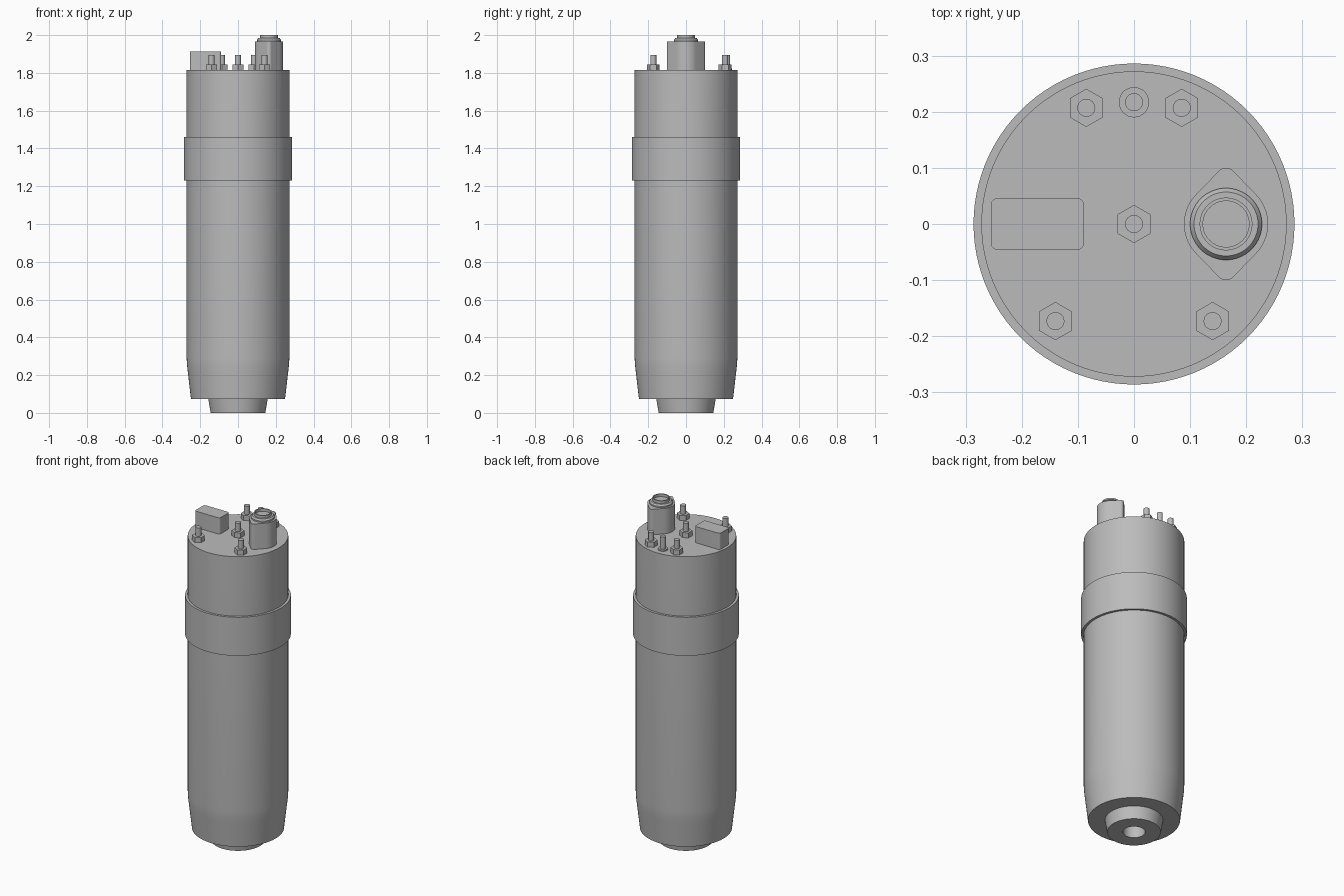
import bpy, bmesh, math
from mathutils import Vector

cube = bpy.data.objects.get("Cube")
if cube:
    bpy.data.objects.remove(cube, do_unlink=True)

grey = bpy.data.materials.new("plain grey")
grey.use_nodes = True
colour = (0.5, 0.5, 0.5, 1)
grey.diffuse_color = colour
grey.node_tree.nodes["Principled BSDF"].inputs["Base Color"].default_value = colour

TOP = 1.815


def finish(name, bm, smooth=True):
    bmesh.ops.recalc_face_normals(bm, faces=bm.faces)
    mesh = bpy.data.meshes.new(name)
    bm.to_mesh(mesh)
    bm.free()
    mesh.materials.append(grey)
    obj = bpy.data.objects.new(name, mesh)
    bpy.context.collection.objects.link(obj)
    if smooth:
        bpy.ops.object.select_all(action='DESELECT')
        obj.select_set(True)
        bpy.context.view_layer.objects.active = obj
        bpy.ops.object.shade_smooth_by_angle(angle=math.radians(30))
    return obj


def lathe(name, profile, x=0, y=0, sides=96, turn=0.0, smooth=True):
    """Stack rings of (radius, height) and cap both ends."""
    bm = bmesh.new()
    rings = []
    for r, z in profile:
        angles = [turn + math.tau * i / sides for i in range(sides)]
        rings.append([bm.verts.new((x + r * math.cos(a), y + r * math.sin(a), z)) for a in angles])
    for low, high in zip(rings, rings[1:]):
        for i in range(sides):
            j = (i + 1) % sides
            bm.faces.new((low[i], low[j], high[j], high[i]))
    bm.faces.new(rings[0])
    bm.faces.new(rings[-1])
    return finish(name, bm, smooth)


def prism(name, outline, z0, z1):
    """Extrude a closed outline upwards."""
    bm = bmesh.new()
    face = bm.faces.new([bm.verts.new((x, y, z0)) for x, y in outline])
    up = bmesh.ops.extrude_face_region(bm, geom=[face], use_keep_orig=True)["geom"]
    for v in up:
        if isinstance(v, bmesh.types.BMVert):
            v.co.z = z1
    return finish(name, bm)


def arc(cx, cy, r, start, end, steps):
    for i in range(steps + 1):
        a = start + (end - start) * i / steps
        yield cx + r * math.cos(a), cy + r * math.sin(a)


# Housing: outlet bore, nozzle, tapered foot and straight wall
lathe("housing", [(0.06, 0.25), (0.06, 0), (0.145, 0), (0.157, 0.073), (0.249, 0.073),
                  (0.266, 0.22), (0.27, 0.255), (0.272, 0.29), (0.272, TOP)])

# Collar band
bm_profile = [(0.27, 1.23), (0.286, 1.23), (0.286, 1.46), (0.27, 1.46)]
lathe("collar", bm_profile)

# Terminal nuts and studs
for number, (x, y) in enumerate([(0, 0), (-0.085, 0.207), (0.085, 0.207),
                                 (-0.14, -0.173), (0.14, -0.173)], 1):
    lathe(f"nut_{number}", [(0.034, TOP), (0.034, TOP + 0.03)], x, y, 6, math.pi / 6, False)
    lathe(f"stud_{number}", [(0.016, TOP), (0.016, 1.895)], x, y, 24)

# Plain back pin with its washer
lathe("pin_washer", [(0.027, TOP), (0.027, TOP + 0.008)], 0, 0.217, 32)
lathe("pin", [(0.016, TOP), (0.016, 1.895)], 0, 0.217, 24)

# Rounded terminal block
corner = 0.012
outline = []
for k, (sx, sy) in enumerate([(1, 1), (-1, 1), (-1, -1), (1, -1)]):
    start = k * math.pi / 2
    outline += arc(-0.172 + sx * (0.083 - corner), sy * (0.046 - corner),
                   corner, start, start + math.pi / 2, 6)
prism("terminal_block", outline, TOP, 1.912)

# Connector base: a round core with two pointed lobes joined by tangents
cx, core, tip, reach = 0.164, 0.075, 0.018, 0.082
tangent = math.asin((core - tip) / reach)
outline = []
for side in (0, math.pi):
    outline += arc(cx, 0, core, side - tangent, side + tangent, 24)
    outline += arc(cx, reach * math.cos(side), tip, side + tangent, side + math.pi - tangent, 10)
prism("connector_base", outline, TOP, 1.967)

# Connector collar and hollow socket
lathe("connector_socket", [(0.064, 1.96), (0.064, 1.975), (0.057, 1.984), (0.047, 1.984),
                           (0.047, 2.0), (0.041, 2.0), (0.041, 1.984)], cx, 0, 64)
